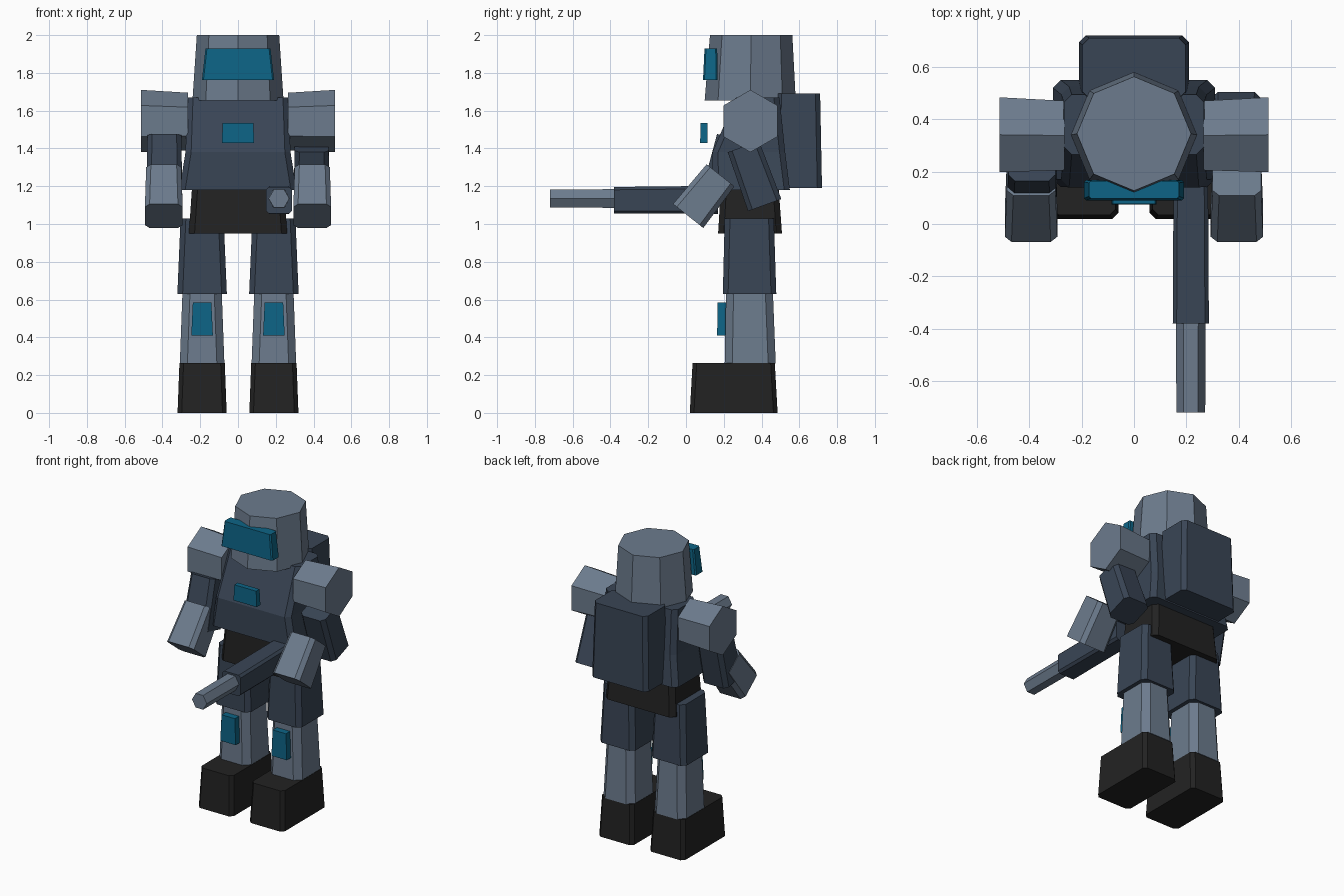
import bpy, bmesh, math
from mathutils import Matrix, Vector

if "Cube" in bpy.data.objects:
    bpy.data.objects.remove(bpy.data.objects["Cube"])


def material(name, rgb):
    lin = [((c / 255 + 0.055) / 1.055) ** 2.4 for c in rgb]
    m = bpy.data.materials.new(name)
    m.diffuse_color = (*lin, 1)
    m.use_nodes = True
    m.node_tree.nodes["Principled BSDF"].inputs["Base Color"].default_value = m.diffuse_color
    return m


LIGHT = material("light_slate", (108, 123, 141))
DARK = material("dark_slate", (57, 69, 85))
BLACK = material("near_black", (34, 34, 34))
TEAL = material("teal", (13, 100, 134))


def loft(name, mat, rings, matrix=Matrix()):
    """Flat-faced solid through a stack of rings with equal point counts."""
    bm = bmesh.new()
    vs = [[bm.verts.new(matrix @ Vector(p)) for p in r] for r in rings]
    n = len(vs[0])
    bm.faces.new(vs[0][::-1])
    bm.faces.new(vs[-1])
    for a, b in zip(vs, vs[1:]):
        for i in range(n):
            j = (i + 1) % n
            bm.faces.new((a[i], a[j], b[j], b[i]))
    bmesh.ops.recalc_face_normals(bm, faces=bm.faces)
    me = bpy.data.meshes.new(name)
    bm.to_mesh(me)
    bm.free()
    me.materials.append(mat)
    ob = bpy.data.objects.new(name, me)
    bpy.context.collection.objects.link(ob)
    return ob


def rect(z, x0, x1, y0, y1, c):
    """Rectangle at height z with corners cut by c."""
    if c == 0:
        return [(x0, y0, z), (x1, y0, z), (x1, y1, z), (x0, y1, z)]
    return [(x0 + c, y0, z), (x1 - c, y0, z), (x1, y0 + c, z), (x1, y1 - c, z),
            (x1 - c, y1, z), (x0 + c, y1, z), (x0, y1 - c, z), (x0, y0 + c, z)]


def block(name, mat, levels, c=0.03, cx=0, matrix=Matrix()):
    """Tapered block; levels are (z, half width, y front, y back)."""
    return loft(name, mat, [rect(z, cx - w, cx + w, a, b, c) for z, w, a, b in levels], matrix)


def polygon(r, n, axis, centre):
    """Regular polygon ring around the given axis."""
    out = []
    for i in range(n):
        t = 2 * math.pi * i / n
        u, v = r * math.cos(t), r * math.sin(t)
        off = {'x': (0, v, u), 'y': (u, 0, v), 'z': (u, v, 0)}[axis]
        out.append(tuple(a + b for a, b in zip(centre, off)))
    return out


def limb(name, mat, x, y, z, angle, length, w0, w1, d0, d1, c=0.025):
    """Tilted arm block centred at x, y, z."""
    m = Matrix.Translation((x, y, z)) @ Matrix.Rotation(math.radians(angle), 4, 'X')
    h = length / 2
    return block(name, mat, [(-h, w0, -d0, d0), (h, w1, -d1, d1)], c, 0, m)


# Legs, shoulders and forearms on both sides
for side, s in (("left", -1), ("right", 1)):
    lx = s * 0.19
    block(side + "_boot", BLACK, [(0, 0.13, 0.02, 0.485), (0.265, 0.12, 0.035, 0.47)], 0.022, lx)
    block(side + "_shin", LIGHT, [(0.262, 0.118, 0.205, 0.475), (0.64, 0.104, 0.212, 0.46)], 0.04, lx)
    block(side + "_thigh", DARK, [(0.63, 0.131, 0.195, 0.478), (1.03, 0.114, 0.205, 0.465)], 0.028, lx)
    block(side + "_shin_plate", TEAL, [(0.41, 0.057, 0.165, 0.212), (0.585, 0.049, 0.167, 0.212)], 0, lx)
    loft(side + "_shoulder", LIGHT, [polygon(0.153, 6, 'x', (s * 0.265, 0.338, 1.542)),
                                     polygon(0.165, 6, 'x', (s * 0.513, 0.341, 1.545))])
    limb(side + "_forearm", LIGHT, s * 0.393, 0.097, 1.15, -38.5, 0.275, 0.1, 0.093, 0.102, 0.094)

# Upper arms have different poses
limb("right_upper_arm", DARK, 0.39, 0.36, 1.255, 20, 0.33, 0.095, 0.09, 0.094, 0.088)
limb("left_upper_arm", DARK, -0.39, 0.21, 1.295, -14, 0.33, 0.095, 0.09, 0.094, 0.088)

# Pelvis, torso and backpack
block("pelvis", BLACK, [(0.95, 0.26, 0.17, 0.508), (1.2, 0.243, 0.185, 0.49)], 0.03)
block("torso", DARK, [(1.18, 0.31, 0.142, 0.55), (1.38, 0.278, 0.14, 0.525),
                      (1.67, 0.268, 0.265, 0.495)], 0.03)
block("backpack", DARK, [(1.19, 0.21, 0.475, 0.72), (1.69, 0.197, 0.48, 0.71)], 0.025)
block("chest_plate", TEAL, [(1.43, 0.086, 0.075, 0.115), (1.535, 0.081, 0.077, 0.113)], 0)

# Helmet and visor
loft("helmet", LIGHT, [polygon(0.241, 8, 'z', (0, 0.34, 1.655)),
                       polygon(0.218, 8, 'z', (0, 0.345, 2.0))])
block("visor", TEAL, [(1.762, 0.191, 0.09, 0.168), (1.93, 0.172, 0.098, 0.165)], 0.008)

# Gun body running along y, with a six-sided barrel
turn = Matrix.Translation((0.217, 0, 1.128)) @ Matrix.Rotation(math.radians(90), 4, 'X')
block("gun_body", DARK, [(-0.17, 0.066, -0.074, 0.074), (0.38, 0.069, -0.073, 0.068)], 0.015, 0, turn)
loft("gun_barrel", LIGHT, [polygon(0.057, 6, 'y', (0.217, -0.36, 1.135)),
                           polygon(0.055, 6, 'y', (0.217, -0.72, 1.135))])
